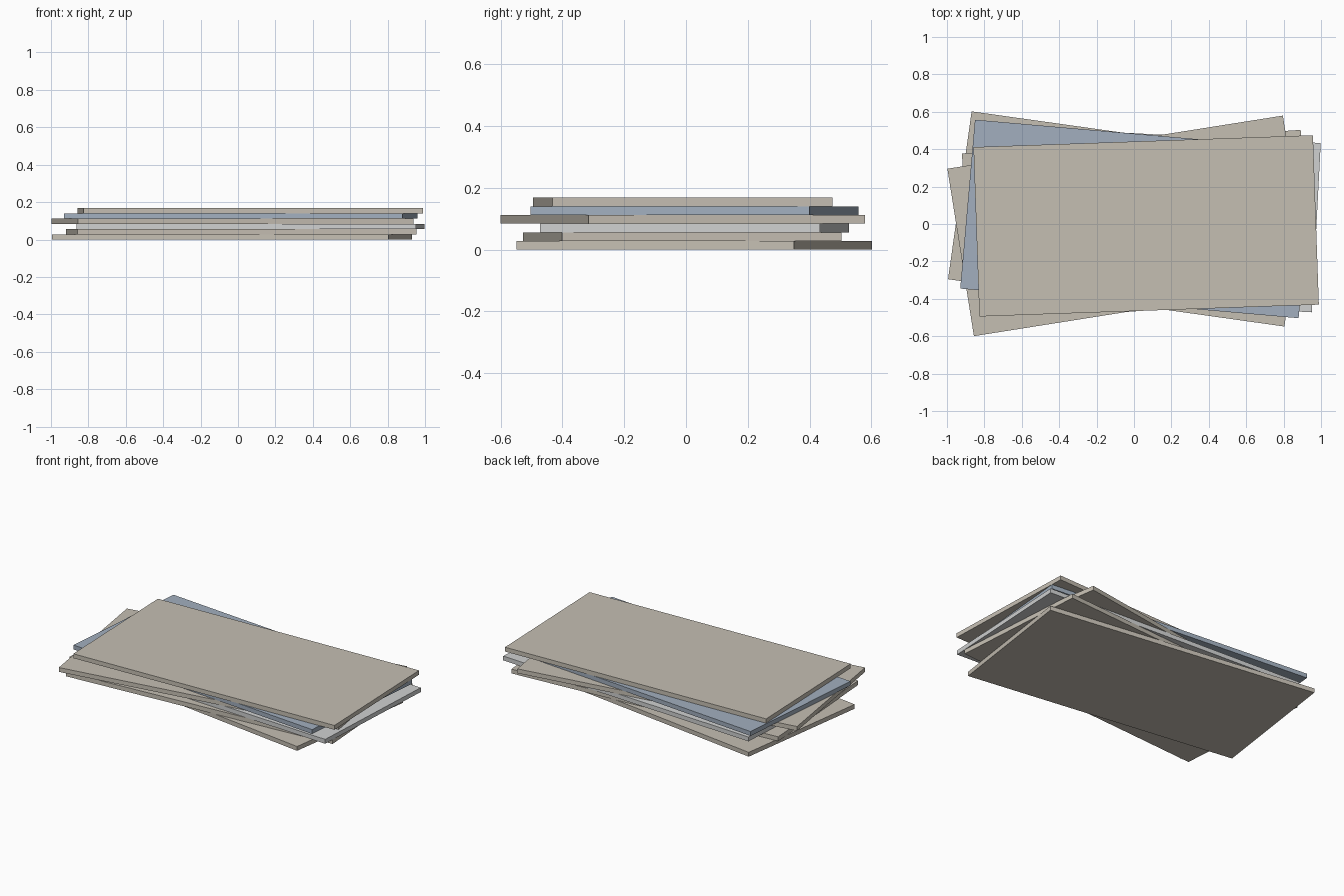
import bpy
from math import radians

cube = bpy.data.objects.get("Cube")
if cube:
    bpy.data.objects.remove(cube, do_unlink=True)


def make_material(name, rgb):
    mat = bpy.data.materials.new(name)
    mat.use_nodes = True
    color = (*rgb, 1.0)
    mat.diffuse_color = color
    mat.node_tree.nodes["Principled BSDF"].inputs["Base Color"].default_value = color
    return mat


beige = make_material("warm beige", (0.56, 0.52, 0.45))
blue = make_material("dusty blue", (0.36, 0.43, 0.52))
grey = make_material("pale grey", (0.63, 0.64, 0.64))

LENGTH, WIDTH, THICK = 1.816, 0.906, 0.028

# Loose stack of sheets, bottom to top: name, centre x, centre y, twist, colour
sheets = [
    ("bottom_sheet", -0.032, 0.027, -8, beige),
    ("second_sheet", 0.017, -0.012, 4, beige),
    ("third_sheet", 0.068, 0.028, -3, grey),
    ("fourth_sheet", -0.03, -0.01, 9, beige),
    ("fifth_sheet", 0.015, 0.027, -5, blue),
    ("top_sheet", 0.065, -0.01, 2, beige),
]

for level, (name, x, y, twist, mat) in enumerate(sheets):
    bpy.ops.mesh.primitive_cube_add(
        size=1, location=(x, y, (level + 0.5) * THICK), rotation=(0, 0, radians(twist)))
    sheet = bpy.context.object
    sheet.name = name
    sheet.scale = (LENGTH, WIDTH, THICK)
    sheet.data.materials.append(mat)
